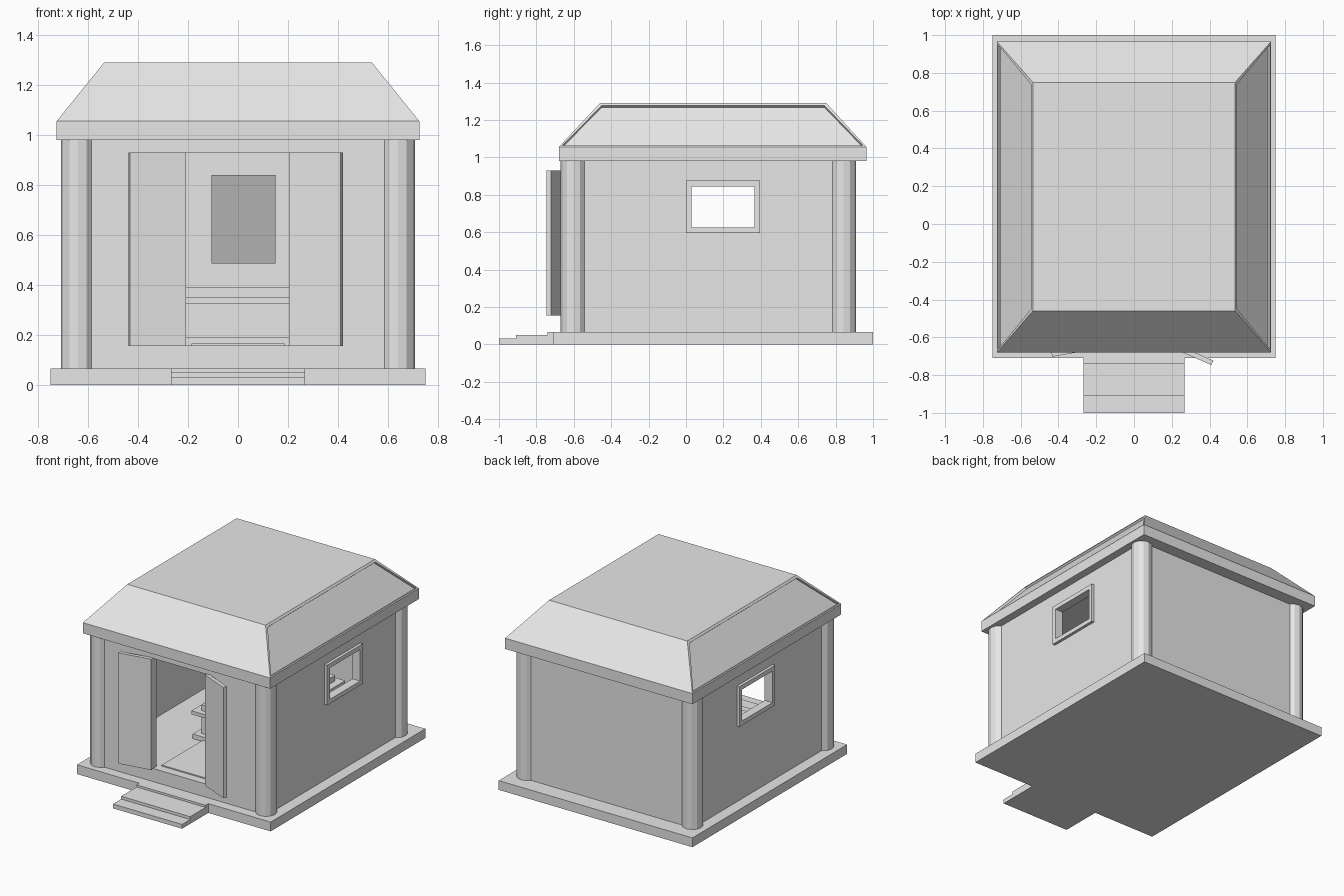
import bpy, bmesh, math
from mathutils import Matrix, Vector

cube = bpy.data.objects.get("Cube")
if cube:
    bpy.data.objects.remove(cube, do_unlink=True)


def material(name, value):
    m = bpy.data.materials.new(name)
    m.use_nodes = True
    color = (value, value, value, 1)
    m.diffuse_color = color
    m.node_tree.nodes["Principled BSDF"].inputs["Base Color"].default_value = color
    return m


STONE = material("light_grey_stone", 0.8)
DARK = material("dark_grey_panel", 0.44)


def finish(name, bm, mat=STONE):
    bmesh.ops.recalc_face_normals(bm, faces=bm.faces)
    mesh = bpy.data.meshes.new(name)
    bm.to_mesh(mesh)
    bm.free()
    mesh.materials.append(mat)
    obj = bpy.data.objects.new(name, mesh)
    bpy.context.collection.objects.link(obj)
    return obj


def box(name, x, y, z, mat=STONE):
    """Box from (low, high) ranges on each axis."""
    bm = bmesh.new()
    bmesh.ops.create_cube(bm, size=1)
    for v in bm.verts:
        v.co = [r[0] if c < 0 else r[1] for c, r in zip(v.co, (x, y, z))]
    return finish(name, bm, mat)


def cut(obj, cutter):
    mod = obj.modifiers.new("opening", "BOOLEAN")
    mod.operation = "DIFFERENCE"
    mod.solver = "EXACT"
    mod.object = cutter
    bpy.context.view_layer.objects.active = obj
    bpy.ops.object.modifier_apply(modifier=mod.name)
    bpy.data.objects.remove(cutter, do_unlink=True)


# Foundation and entrance steps
box("foundation", (-0.75, 0.75), (-0.71, 1), (0, 0.065))
bm = bmesh.new()
profile = [(-0.71, 0), (-1, 0), (-1, 0.03), (-0.91, 0.03), (-0.91, 0.05),
           (-0.74, 0.05), (-0.74, 0.065), (-0.71, 0.065)]
side = bm.faces.new([bm.verts.new((-0.267, y, z)) for y, z in profile])
end = bmesh.ops.extrude_face_region(bm, geom=[side])
bmesh.ops.translate(bm, vec=(0.534, 0, 0),
                    verts=[g for g in end["geom"] if isinstance(g, bmesh.types.BMVert)])
finish("entrance_steps", bm)

# Walls with raised floor, doorway and two side windows
walls = box("walls", (-0.67, 0.67), (-0.64, 0.88), (0.06, 0.985))
cut(walls, box("room_cutter", (-0.63, 0.63), (-0.6, 0.84), (0.157, 1.2)))
cut(walls, box("door_cutter", (-0.21, 0.21), (-0.8, -0.5), (0.157, 0.927)))
cut(walls, box("window_cutter", (-1, 1), (0.03, 0.365), (0.625, 0.845)))

# Window frames
for s, label in ((1, "left"), (-1, "right")):
    frame = box(label + "_window_frame", sorted((s * 0.66, s * 0.69)),
                (0.0, 0.395), (0.595, 0.875))
    cut(frame, box("frame_cutter", (-1, 1), (0.03, 0.365), (0.625, 0.845)))

# Corner columns
for x, sx in ((0.64, "left"), (-0.64, "right")):
    for y, sy in ((-0.602, "front"), (0.842, "back")):
        bm = bmesh.new()
        bmesh.ops.create_cone(bm, cap_ends=True, segments=12, radius1=0.068,
                              radius2=0.068, depth=0.92,
                              matrix=Matrix.Translation((x, y, 0.523)))
        finish(f"{sy}_{sx}_column", bm)

# Open door leaves, swung outward from the jambs
for label, tip, hinge in (("left", (0.415, -0.735), (0.21, -0.645)),
                          ("right", (-0.435, -0.69), (-0.21, -0.65))):
    span = Vector(tip) - Vector(hinge)
    leaf = box(label + "_door", (0, span.length), (-0.013, 0.013), (0.155, 0.93))
    leaf.location = (*hinge, 0)
    leaf.rotation_euler.z = math.atan2(span.y, span.x)

# Roof: eave slab and hipped top with recessed side panels
box("eave", (-0.725, 0.725), (-0.68, 0.965), (0.98, 1.055))
bm = bmesh.new()
bmesh.ops.create_cube(bm, size=1)
for v in bm.verts:
    if v.co.z > 0:
        v.co = (math.copysign(0.535, v.co.x), 0.75 if v.co.y > 0 else -0.46, 1.29)
    else:
        v.co = (math.copysign(0.725, v.co.x), 0.965 if v.co.y > 0 else -0.68, 1.055)
bm.normal_update()
slopes = [f for f in bm.faces if abs(f.normal.x) > 0.5]
bmesh.ops.inset_individual(bm, faces=slopes, thickness=0.02, depth=0)
bmesh.ops.inset_individual(bm, faces=slopes, thickness=0.0005, depth=-0.015)
finish("hipped_roof", bm)

# Interior: floor runner, stepped stone chest and back wall panel
box("floor_runner", (-0.185, 0.185), (-0.58, -0.13), (0.15, 0.165))
for name, half, inset, z in (("chest_plinth", 0.26, 0, (0.15, 0.19)),
                             ("chest_body", 0.22, 0.04, (0.19, 0.325)),
                             ("chest_lid", 0.27, 0, (0.325, 0.35)),
                             ("chest_lid_top", 0.22, 0.04, (0.35, 0.39))):
    box(name, (-half, half), (-0.13 + inset, 0.8 - inset), z)
box("back_wall_panel", (-0.105, 0.15), (0.832, 0.841), (0.485, 0.84), DARK)
